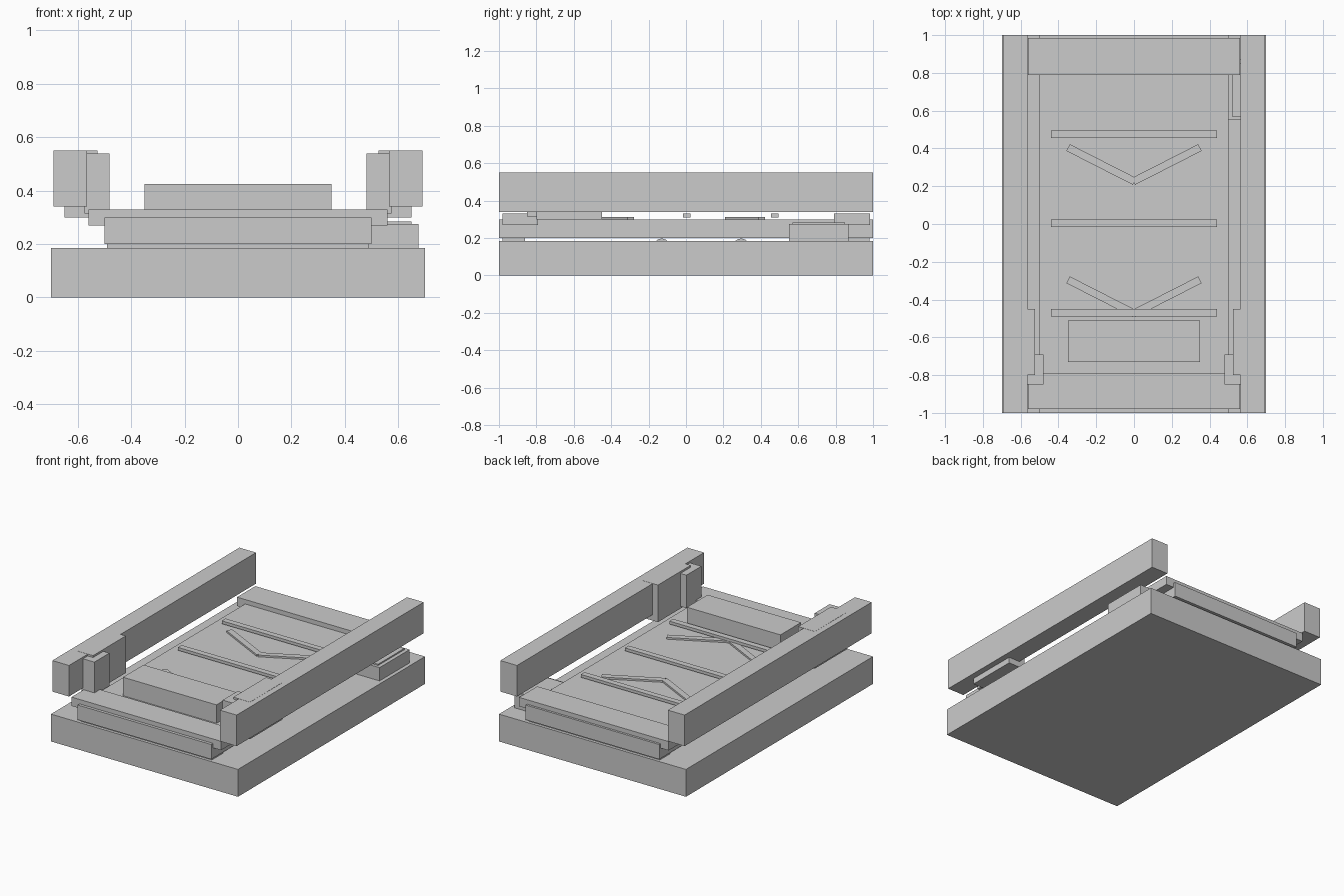
import bpy
from math import radians
from mathutils import Matrix, Vector

if "Cube" in bpy.data.objects:
    bpy.data.objects.remove(bpy.data.objects["Cube"])


def box(name, x, y, z, angle=0):
    """Box from (min, max) ranges, optionally turned about its own vertical axis."""
    centre = Vector([(a + b) / 2 for a, b in (x, y, z)])
    size = [b - a for a, b in (x, y, z)]
    bpy.ops.mesh.primitive_cube_add(size=1)
    ob = bpy.context.object
    ob.name = name
    ob.data.transform(Matrix.Rotation(radians(angle), 4, 'Z') @ Matrix.Diagonal((*size, 1)))
    ob.location = centre
    return ob


def side_box(name, side, x, y, z):
    """Box on one side, x given as positive distances from the middle."""
    return box(name, sorted((side * x[0], side * x[1])), y, z)


# Base and the slab above it
box("base", (-0.7, 0.7), (-1, 1), (0, 0.185))
box("slab", (-0.5, 0.5), (-1, 1), (0.2, 0.3))

# End caps and spacers under the slab
box("front_cap", (-0.56, 0.56), (-0.98, -0.79), (0.27, 0.33))
box("back_cap", (-0.56, 0.56), (0.79, 0.985), (0.27, 0.33))
box("front_spacer", (-0.49, 0.49), (-0.98, -0.86), (0.18, 0.205))
box("back_spacer", (-0.49, 0.49), (0.87, 0.98), (0.18, 0.205))

# Rollers just showing above the base
for y in (-0.13, 0.295):
    bpy.ops.mesh.primitive_cylinder_add(vertices=24, radius=0.043, depth=0.95,
                                        location=(0, y, 0.154),
                                        rotation=(0, radians(90), 0))
    bpy.context.object.name = "roller"
    bpy.ops.object.shade_smooth_by_angle()

# Side rails with their stepped inner blocks
for s in (-1, 1):
    side_box("side_rail", s, (0.565, 0.69), (-1, 1), (0.34, 0.55))
    side_box("rail_plate", s, (0.525, 0.65), (-0.8, -0.45), (0.3, 0.551))
    side_box("rail_block", s, (0.48, 0.575), (-0.85, -0.69), (0.315, 0.538))

# Raised block and cross bars
box("raised_block", (-0.35, 0.35), (-0.73, -0.51), (0.3, 0.425))
for y in (-0.47, 0.005, 0.475):
    box("cross_bar", (-0.44, 0.44), (y - 0.02, y + 0.02), (0.31, 0.33))

# Chevrons made of two slanted strips
for y in (-0.385, 0.315):
    for s in (-1, 1):
        cx = s * 0.173
        box("chevron_arm", (cx - 0.1975, cx + 0.1975), (y - 0.02, y + 0.02),
            (0.298, 0.312), s * 27)

# Side box with a thin lid
box("side_box", (0.49, 0.675), (0.55, 0.87), (0.185, 0.275))
box("side_box_lid", (0.52, 0.65), (0.57, 0.85), (0.275, 0.284))
